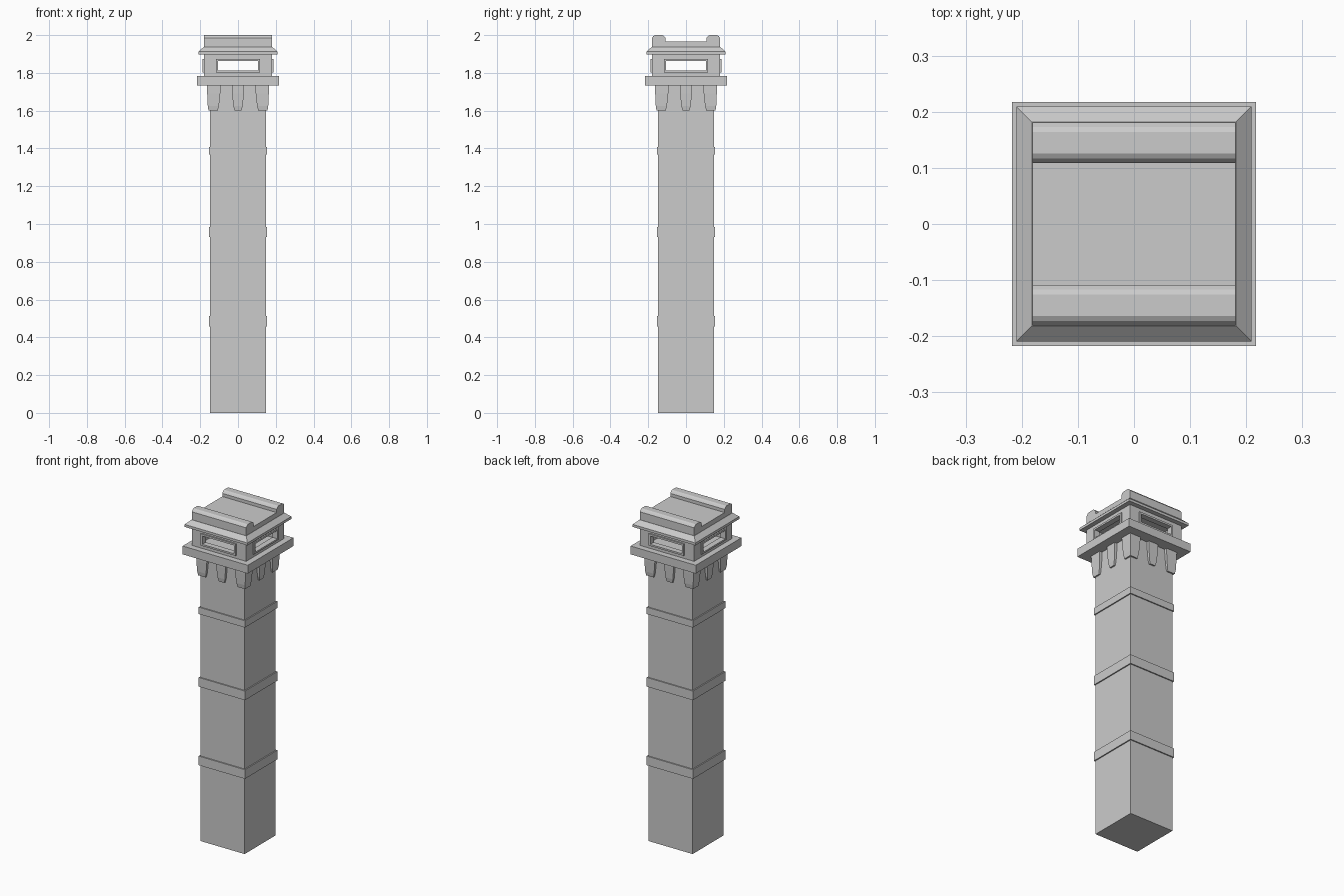
import bpy, math
from mathutils import Matrix

if "Cube" in bpy.data.objects:
    bpy.data.objects.remove(bpy.data.objects["Cube"])


def mesh(name, verts, faces, turn=0):
    me = bpy.data.meshes.new(name)
    me.from_pydata(verts, [], faces)
    me.transform(Matrix.Rotation(turn, 4, 'Z'))
    ob = bpy.data.objects.new(name, me)
    bpy.context.collection.objects.link(ob)
    return ob


def loft(name, rings, turn=0):
    """Stack of rectangles (x0, x1, y0, y1, z) joined into a closed solid."""
    verts, faces = [], []
    for x0, x1, y0, y1, z in rings:
        verts += [(x0, y0, z), (x1, y0, z), (x1, y1, z), (x0, y1, z)]
    for r in range(len(rings) - 1):
        for i in range(4):
            a, b = r * 4 + i, r * 4 + (i + 1) % 4
            faces.append((a, b, b + 4, a + 4))
    n = len(verts)
    faces += [(3, 2, 1, 0), (n - 4, n - 3, n - 2, n - 1)]
    return mesh(name, verts, faces, turn)


def square(name, steps):
    """Centred square solid from (half width, z) steps."""
    return loft(name, [(-h, h, -h, h, z) for h, z in steps])


def window_plate(name, outer, inner, y_out, y_in, back, turn):
    """Front-facing plate with a rectangular hole; back = half width at the rear."""
    def rect(h, z0, z1, y):
        return [(-h, y, z0), (h, y, z0), (h, y, z1), (-h, y, z1)]
    verts = (rect(*outer, y_out) + rect(*inner, y_out)
             + rect(*inner, y_in) + rect(back, *outer[1:], y_in))
    faces = []
    for i in range(4):
        j = (i + 1) % 4
        for r in range(4):
            s = (r + 1) % 4
            faces.append((r * 4 + i, r * 4 + j, s * 4 + j, s * 4 + i))
    return mesh(name, verts, faces, turn)


# Shaft and its bands
square("shaft", [(0.147, 0), (0.147, 1.74)])
for i, (z0, z1) in enumerate([(0.457, 0.512), (0.93, 0.985), (1.367, 1.408)]):
    square(f"band_{i + 1}", [(0.154, z0), (0.154, z1)])

# Platform, cornice and flat roof
square("platform", [(0.217, 1.733), (0.217, 1.783)])
square("cornice", [(0.18, 1.897), (0.209, 1.897), (0.209, 1.912), (0.182, 1.937)])
square("roof", [(0.181, 1.937), (0.181, 1.966)])

for k in range(4):
    turn = k * math.pi / 2
    # Cabin walls, mitred at the corners, with raised window frames
    window_plate(f"cabin_wall_{k + 1}", (0.181, 1.783, 1.897), (0.105, 1.812, 1.862),
                 -0.181, -0.155, 0.155, turn)
    window_plate(f"window_frame_{k + 1}", (0.117, 1.802, 1.873), (0.105, 1.812, 1.862),
                 -0.189, -0.179, 0.117, turn)
    # Corbels: one mid-face, one wrapping each corner
    loft(f"middle_corbel_{k + 1}", [(-0.018, 0.018, -0.156, -0.14, 1.60),
                                    (-0.025, 0.025, -0.16, -0.14, 1.625),
                                    (-0.031, 0.031, -0.163, -0.14, 1.69),
                                    (-0.032, 0.032, -0.164, -0.14, 1.735)], turn)
    loft(f"corner_corbel_{k + 1}", [(0.107, 0.156, -0.156, -0.107, 1.60),
                                    (0.101, 0.16, -0.16, -0.101, 1.625),
                                    (0.094, 0.163, -0.163, -0.094, 1.69),
                                    (0.092, 0.164, -0.164, -0.092, 1.735)], turn)

# Chamfered ridges along the front and back roof edges
for name, s in (("front_ridge", -1), ("back_ridge", 1)):
    c = 0.145 * s
    loft(name, [(-0.181, 0.181, c - h, c + h, z)
                for h, z in ((0.036, 1.966), (0.036, 1.985), (0.028, 1.995), (0.019, 2.0))])

# Consistent outward normals
for ob in bpy.context.collection.objects:
    bpy.context.view_layer.objects.active = ob
    bpy.ops.object.mode_set(mode='EDIT')
    bpy.ops.mesh.select_all(action='SELECT')
    bpy.ops.mesh.normals_make_consistent(inside=False)
    bpy.ops.object.mode_set(mode='OBJECT')
